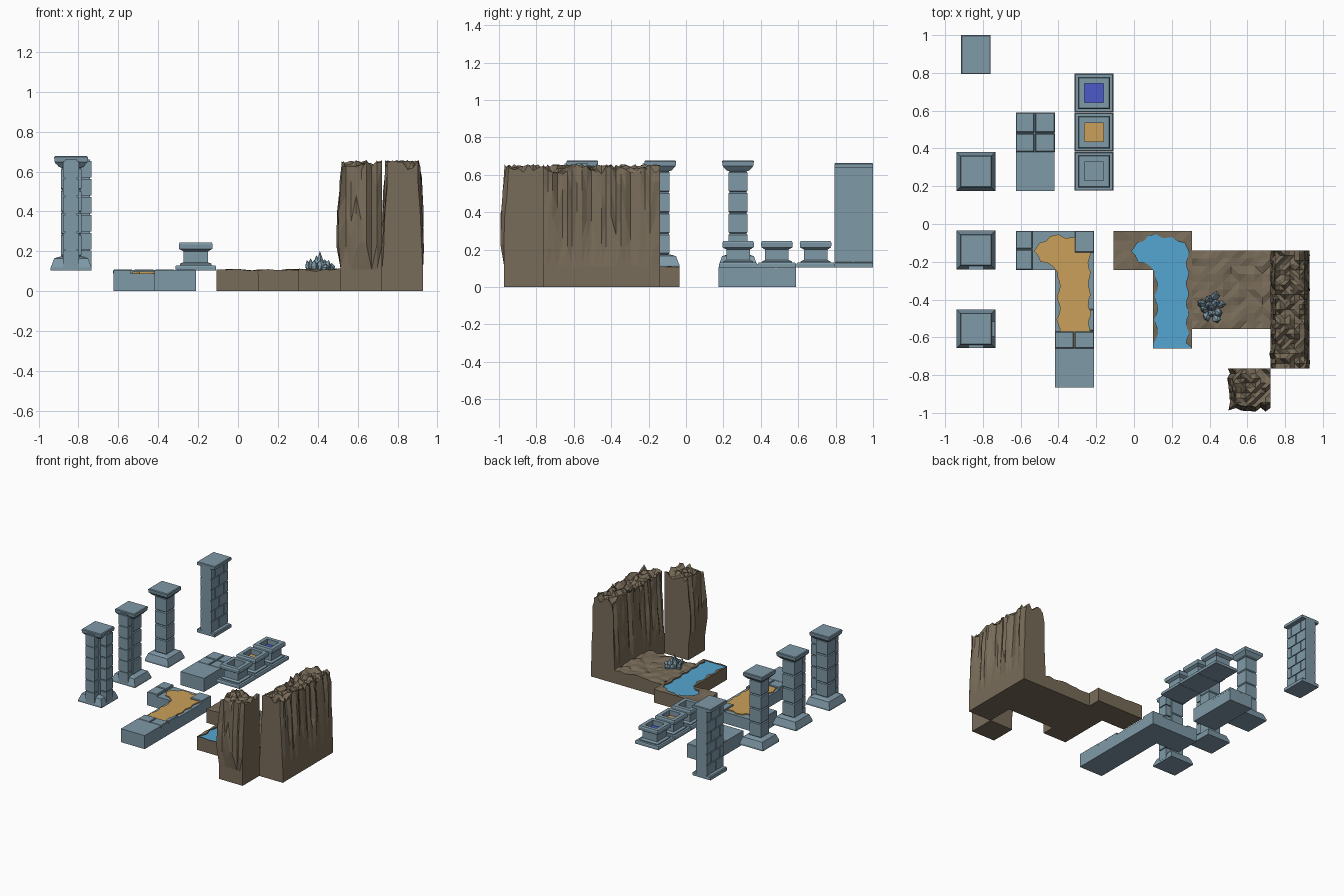
import bpy, bmesh, math, random
from mathutils import Vector

if "Cube" in bpy.data.objects:
    bpy.data.objects.remove(bpy.data.objects["Cube"])
random.seed(7)


def material(name, c):
    m = bpy.data.materials.new(name)
    m.diffuse_color = (*c, 1)
    m.use_nodes = True
    m.node_tree.nodes["Principled BSDF"].inputs["Base Color"].default_value = m.diffuse_color
    return m


STONE = material("stone", (0.21, 0.32, 0.39))
DIRT = material("dirt", (0.19, 0.15, 0.10))
SAND = material("orange", (0.59, 0.35, 0.10))
WATER = material("blue", (0.09, 0.38, 0.64))
PURPLE = material("purple", (0.07, 0.10, 0.58))


def finish(name, bm, mat):
    bmesh.ops.recalc_face_normals(bm, faces=bm.faces)
    me = bpy.data.meshes.new(name)
    bm.to_mesh(me)
    bm.free()
    me.materials.append(mat)
    ob = bpy.data.objects.new(name, me)
    bpy.context.collection.objects.link(ob)
    return ob


def tower(bm, cx, cy, profile):
    """Stack of rectangles (half x, half y, z), skinned and capped."""
    rings = [[bm.verts.new((cx + sx * hx, cy + sy * hy, z))
              for sx, sy in ((-1, -1), (1, -1), (1, 1), (-1, 1))] for hx, hy, z in profile]
    for a, b in zip(rings, rings[1:]):
        for i in range(4):
            j = (i + 1) % 4
            bm.faces.new((a[i], a[j], b[j], b[i]))
    bm.faces.new(rings[0][::-1])
    bm.faces.new(rings[-1])


def box(bm, x0, x1, y0, y1, z0, z1, ch=0.0):
    hx, hy = (x1 - x0) / 2, (y1 - y0) / 2
    p = [(hx, hy, z0), (hx, hy, z1 - ch)] + ([(hx - ch, hy - ch, z1)] if ch else [])
    if not ch:
        p[1] = (hx, hy, z1)
    tower(bm, (x0 + x1) / 2, (y0 + y1) / 2, p)


def box_object(name, mat, *boxes):
    bm = bmesh.new()
    for b in boxes:
        box(bm, *b)
    return finish(name, bm, mat)


def rough_block(name, x0, x1, y0, y1, z1, cell, bump, profile, sides=""):
    """Rocky block: bumpy top grid, then rings (z, offset, jitter) going down."""
    bm = bmesh.new()
    nx, ny = round((x1 - x0) / cell), round((y1 - y0) / cell)
    grid = [[bm.verts.new((x0 + (x1 - x0) * i / nx, y0 + (y1 - y0) * j / ny,
                           z1 + random.uniform(-bump, bump))) for j in range(ny + 1)] for i in range(nx + 1)]
    for i in range(nx):
        for j in range(ny):
            bm.faces.new((grid[i][j], grid[i + 1][j], grid[i + 1][j + 1], grid[i][j + 1]))
    rim = ([(i, 0) for i in range(nx)] + [(nx, j) for j in range(ny)]
           + [(i, ny) for i in range(nx, 0, -1)] + [(0, j) for j in range(ny, 0, -1)])
    columns = []
    for i, j in rim:
        n = Vector((("E" in sides) * (i == nx) - ("W" in sides) * (i == 0),
                    ("N" in sides) * (j == ny) - ("S" in sides) * (j == 0), 0))
        home, c, col = grid[i][j].co.copy(), random.uniform(-1, 1), [grid[i][j]]
        for k, (z, off, jit) in enumerate(profile):
            p = home + n * (off + jit * (0.7 * c + 0.3 * random.uniform(-1, 1)))
            if k == 0:
                col[0].co = p
            else:
                p.z = z + (random.uniform(-0.04, 0.04) if jit else 0)
                col.append(bm.verts.new(p))
        columns.append(col)
    for a, b in zip(columns, columns[1:] + columns[:1]):
        for k in range(len(profile) - 1):
            bm.faces.new((a[k], a[k + 1], b[k + 1], b[k]))
    bm.faces.new([c[-1] for c in columns])
    bmesh.ops.triangulate(bm, faces=[f for f in bm.faces if len(f.verts) == 4])
    return finish(name, bm, DIRT)


# river outline relative to the column centre
def river_outline(cx):
    pts = [(0.104, -0.657)]
    ys = [-0.63 + 0.025 * k for k in range(18)]
    pts += [(0.09 - 0.018 * abs(math.cos((y + 0.63) * 30)), y) for y in ys]
    pts += [(0.088, -0.15), (0.065, -0.10), (0.035, -0.095), (0.0, -0.07), (-0.05, -0.075), (-0.085, -0.055),
            (-0.13, -0.065), (-0.15, -0.09), (-0.185, -0.10), (-0.215, -0.145), (-0.195, -0.165),
            (-0.18, -0.20), (-0.145, -0.205), (-0.115, -0.225)]
    pts += [(-0.098 + 0.022 * abs(math.sin((y + 0.63) * 26)), y) for y in reversed(ys) if y < -0.23]
    return [(cx + x, y) for x, y in pts + [(-0.104, -0.657)]]


def prism(name, outline, z0, z1, mat):
    bm = bmesh.new()
    lo, hi = ([bm.verts.new((x, y, z)) for x, y in outline] for z in (z0, z1))
    bm.faces.new(lo[::-1])
    bm.faces.new(hi)
    for i in range(len(lo)):
        j = (i + 1) % len(lo)
        bm.faces.new((lo[i], lo[j], hi[j], hi[i]))
    return finish(name, bm, mat)


def carve(ob, cutter):
    m = ob.modifiers.new("river_cut", 'BOOLEAN')
    m.operation, m.solver, m.object = 'DIFFERENCE', 'EXACT', cutter
    me = bpy.data.meshes.new_from_object(ob.evaluated_get(bpy.context.evaluated_depsgraph_get()))
    ob.modifiers.clear()
    ob.data = me


def paving(x0, y0, split_x, split_y):
    """Four slabs with gaps on one floor tile."""
    g, s = 0.003, 0.207
    return [(x0 + a + g * (a > 0), x0 + b - g * (b < s), y0 + c + g * (c > 0), y0 + d - g * (d < s), 0.088, 0.108, 0.004)
            for a, b in ((0, split_x), (split_x, s)) for c, d in ((0, split_y), (split_y, s))]


# stone floor
box_object("stone_floor", STONE, (-0.625, -0.42, 0.175, 0.382, 0, 0.107), (-0.625, -0.42, 0.382, 0.589, 0, 0.092))
box_object("stone_floor_slabs", STONE, *paving(-0.626, 0.382, 0.10, 0.10))

# stone channel with orange filling, dirt channel with water
for cx, fill, name in ((-0.315, SAND, "orange_stream"), (0.203, WATER, "water_stream")):
    stone = fill is SAND
    mat, x0, x1 = (STONE if stone else DIRT), cx - 0.1035, cx + 0.1035
    box_object(name + "_bed", mat, (x0, x1, -0.658, -0.036, 0, 0.09), (x0 - 0.207, x0, -0.243, -0.036, 0, 0.09))
    cutter = prism("cutter", river_outline(cx), 0.07, 0.2, mat)
    if stone:
        slabs = [b for k in range(3) for b in paving(x0, -0.657 + 0.207 * k, 0.103, 0.09)]
        banks = [box_object("stone_banks", mat, *slabs, *paving(x0 - 0.207, -0.243, 0.09, 0.11))]
        box_object("stone_channel_end", mat, (x0, x1, -0.865, -0.658, 0, 0.107))
    else:
        rings = ((0.1, 0, 0), (0.085, 0, 0))
        banks = [rough_block("dirt_bank", x0, x1, -0.658, -0.036, 0.107, 0.05, 0.005, rings),
                 rough_block("dirt_bank_side", x0 - 0.207, x0, -0.243, -0.036, 0.107, 0.05, 0.005, rings)]
    for b in banks:
        carve(b, cutter)
    bpy.data.objects.remove(cutter)
    prism(name, river_outline(cx), 0.088, 0.098, fill)

# dirt floor and cliffs
rough_block("dirt_floor", 0.306, 0.722, -0.555, -0.14, 0.107, 0.042, 0.008, ((0.1, 0, 0), (0, 0, 0)))
rough_block("cliff_wall", 0.722, 0.928, -0.765, -0.14, 0.63, 0.026, 0.028,
            ((0.63, -0.03, 0.018), (0.53, -0.022, 0.02), (0.38, -0.014, 0.018), (0.24, -0.006, 0.012),
             (0.11, 0, 0), (0, 0, 0)), "EW")
rough_block("cliff_corner", 0.515, 0.722, -0.972, -0.765, 0.63, 0.026, 0.028,
            ((0.63, -0.015, 0.018), (0.52, -0.005, 0.018), (0.38, 0.006, 0.018), (0.24, 0.008, 0.018),
             (0.11, 0, 0), (0, 0, 0)), "WS")

# rock cluster
bm = bmesh.new()
for k in range(12):
    a, r = k * 2.4, 0.018 * math.sqrt(k)
    new = bmesh.ops.create_icosphere(bm, subdivisions=1, radius=1)["verts"]
    h = 0.09 - 0.9 * r + random.uniform(-0.01, 0.01)
    for v in new:
        v.co *= random.uniform(0.8, 1.15)
        lean = 1 + 0.3 * v.co.z
        v.co = Vector((0.41 + math.cos(a) * r * lean + v.co.x * 0.024,
                       -0.445 + math.sin(a) * r * lean + v.co.y * 0.024, 0.105 + v.co.z * h))
finish("rock_cluster", bm, STONE)

# three basins on a low plinth
bm = bmesh.new()
BX = -0.212
for y in (0.279, 0.486, 0.693):
    tower(bm, BX, y, [(h, h, z) for h, z in (
        (0.1025, 0.105), (0.1025, 0.122), (0.098, 0.13), (0.08, 0.13), (0.08, 0.137), (0.0625, 0.145), (0.0625, 0.2),
        (0.083, 0.212), (0.085, 0.235), (0.08, 0.245), (0.05, 0.245), (0.05, 0.165))])
finish("basins", bm, STONE)
for y, mat, n in ((0.486, SAND, "orange_basin_fill"), (0.693, PURPLE, "purple_basin_fill")):
    box_object(n, mat, (BX - 0.0495, BX + 0.0495, y - 0.0495, y + 0.0495, 0.166, 0.205))

# pillars: flared foot, four blocks, capital
PX = -0.837
for y, name in ((0.278, "pillar_back"), (-0.138, "pillar_middle"), (-0.555, "pillar_front")):
    prof = [(0.1025, 0.105), (0.1025, 0.118), (0.085, 0.165), (0.062, 0.172)]
    for k in range(4):
        z = 0.175 + 0.111 * k
        prof += [(0.045, z), (0.051, z + 0.006), (0.051, z + 0.104), (0.045, z + 0.11)]
    prof += [(0.062, 0.624), (0.083, 0.648), (0.085, 0.672), (0.08, 0.677)]
    bm = bmesh.new()
    tower(bm, PX, y, [(h, h, z) for h, z in prof])
    finish(name, bm, STONE)


def brick_rows(y_lo, y_hi):
    out = []
    for k in range(6):
        z = 0.135 + 0.084 * k
        cuts = [y_lo] + [c for c in (0.79 + 0.052 * (k % 2) + 0.104 * i for i in range(4))
                         if y_lo + 0.01 < c < y_hi - 0.01] + [y_hi]
        out += [(PX - 0.048, PX + 0.048, a + 0.003 * (a > y_lo), b - 0.003 * (b < y_hi), z, z + 0.078)
                for a, b in zip(cuts, cuts[1:])]
    return out


# free-standing brick wall section with foot and coping
box_object("brick_wall", STONE, (PX - 0.04, PX + 0.04, 0.793, 1.0, 0.11, 0.65), *brick_rows(0.793, 1.0))
for n, z0, z1, c in (("wall_foot", 0.105, 0.135, 0.006), ("wall_coping", 0.638, 0.663, 0.004)):
    box_object(n, STONE, (PX - 0.078, PX + 0.078, 0.793, 1.0, z0, z1, c))

# short wall stubs joining the front and middle pillars
rows = [(0.12 + 0.09 * k, 0.12 + 0.09 * k + 0.083) for k in range(6)]
y = -0.555
box_object("wall_stub_side", STONE, (PX, -0.742, y - 0.03, y + 0.03, 0.11, 0.66),
           *[(PX, -0.735, y - 0.04, y + 0.04, a, b) for a, b in rows])
for n, y in (("wall_stub_front", -0.555), ("wall_stub_middle", -0.138)):
    box_object(n, STONE, (PX - 0.03, PX + 0.03, y - 0.095, y, 0.11, 0.66),
               *[(PX - 0.04, PX + 0.04, y - 0.102, y, a, b) for a, b in rows])
